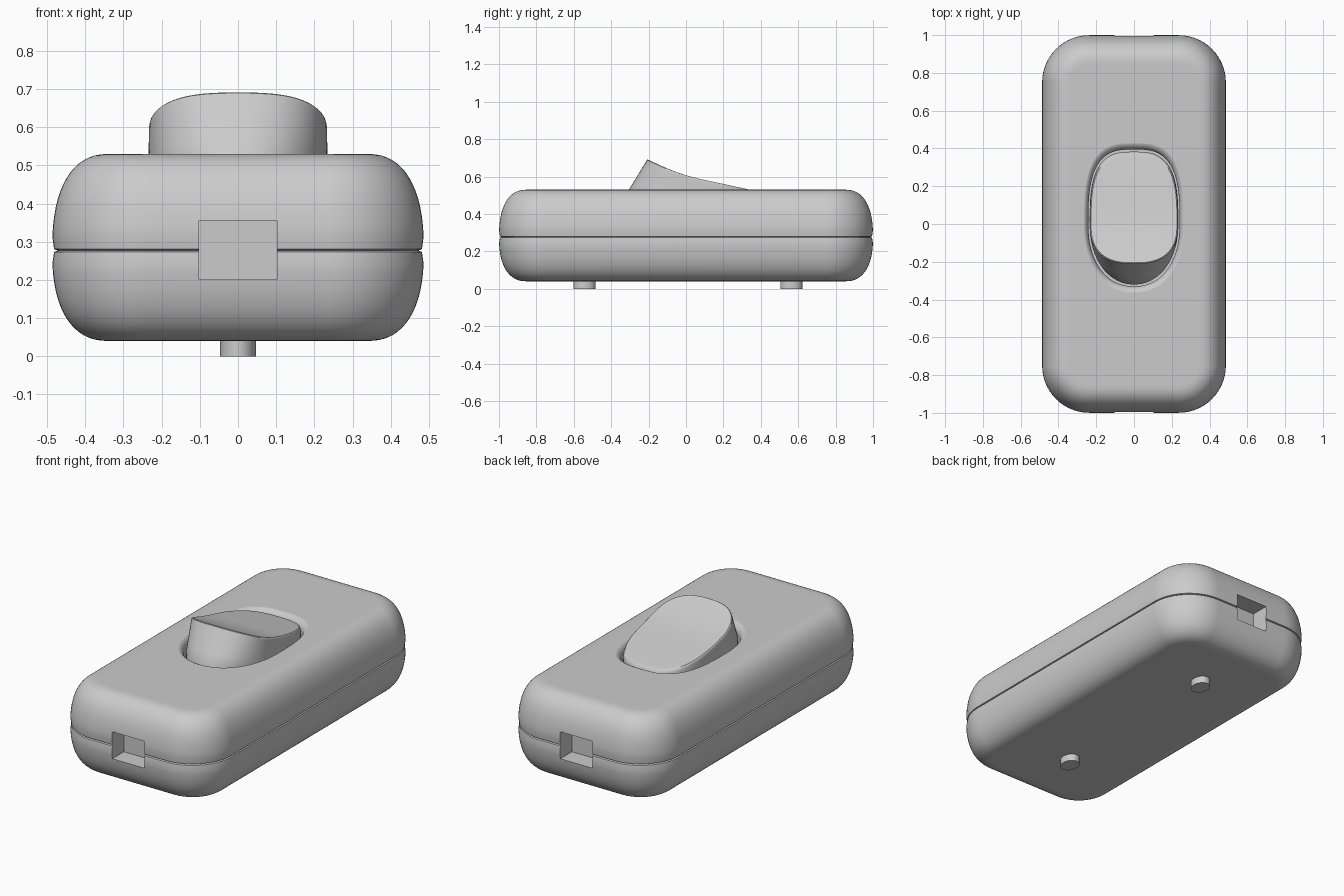
import bpy, bmesh, math

if "Cube" in bpy.data.objects:
    bpy.data.objects.remove(bpy.data.objects["Cube"])

SEAM, BOTTOM, TOP = 0.277, 0.04, 0.53


def loft(name, rings):
    """Solid skinned through closed rings of equal point count."""
    bm = bmesh.new()
    vr = [[bm.verts.new(p) for p in ring] for ring in rings]
    n = len(vr[0])
    for a, b in zip(vr, vr[1:]):
        for i in range(n):
            j = (i + 1) % n
            bm.faces.new((a[i], a[j], b[j], b[i]))
    bm.faces.new(vr[0][::-1])
    bm.faces.new(vr[-1])
    bmesh.ops.recalc_face_normals(bm, faces=bm.faces)
    me = bpy.data.meshes.new(name)
    bm.to_mesh(me)
    bm.free()
    ob = bpy.data.objects.new(name, me)
    bpy.context.collection.objects.link(ob)
    return ob


def activate(ob):
    bpy.ops.object.select_all(action='DESELECT')
    ob.select_set(True)
    bpy.context.view_layer.objects.active = ob


def cut(ob, cutter):
    activate(ob)
    m = ob.modifiers.new("cut", 'BOOLEAN')
    m.operation, m.solver, m.object = 'DIFFERENCE', 'EXACT', cutter
    bpy.ops.object.modifier_apply(modifier=m.name)


def smooth(ob, angle=35):
    activate(ob)
    bpy.ops.object.shade_smooth_by_angle(angle=math.radians(angle))
    m = ob.modifiers.new("normals", 'WEIGHTED_NORMAL')
    m.keep_sharp = True


def body_ring(inset, z, seg=14):
    """Rounded rectangle outline of the case, shrunk by inset."""
    hx, hy, r = 0.487 - inset, 1.0 - inset, 0.25 - inset
    pts = []
    for q, (sx, sy) in enumerate(((1, 1), (-1, 1), (-1, -1), (1, -1))):
        for k in range(seg + 1):
            a = math.pi / 2 * (q + k / seg)
            pts.append((sx * (hx - r) + r * math.cos(a),
                        sy * (hy - r) + r * math.sin(a), z))
    return pts


def shell(name, z_end):
    """Half of the case, from the seam groove to its flat outer face."""
    h = z_end - SEAM
    d = math.copysign(1, h)
    rings = [body_ring(0.014, SEAM), body_ring(0.005, SEAM + 0.004 * d)]
    for k in range(17):
        a = math.pi / 2 * k / 16
        t = max(math.sin(a), 0) ** (2 / 2.4)
        c = max(math.cos(a), 0) ** (2 / 2.4)
        z = SEAM + h * t
        if abs(z - SEAM) > 0.010:
            rings.append(body_ring(0.15 * (1 - c), z))
    return loft(name, rings)


def oval(rx, front, back, n_front, n_back=3.0, cnt=72):
    """Plan outline with different front and back bulges."""
    pts = []
    for k in range(cnt):
        a = 2 * math.pi * k / cnt
        c, s = math.cos(a), math.sin(a)
        n, ry = (n_back, back) if s > 0 else (n_front, front)
        pts.append((math.copysign(abs(c) ** (2 / n), c) * rx,
                    math.copysign(abs(s) ** (2 / n), s) * ry))
    return pts


def at_z(pts, z):
    return [(x, y, z) for x, y in pts]


# Case halves
lower = shell("lower_shell", BOTTOM)
upper = shell("upper_shell", TOP)

# Cable openings in both ends
for s in (-1, 1):
    bpy.ops.mesh.primitive_cube_add(size=1, location=(0, s * 1.0, 0.278))
    box = bpy.context.object
    box.scale = (0.205, 0.22, 0.155)
    bpy.context.view_layer.update()
    cut(lower, box)
    cut(upper, box)
    bpy.data.objects.remove(box)

# Well for the rocker, with a soft rolled rim
rings = [at_z(oval(0.242, 0.33, 0.395, 2.2), 0.42)]
for k in range(9):
    a = math.pi / 2 * k / 8
    f = 0.045 * (1 - math.cos(a))
    rings.append(at_z(oval(0.242 + f * 0.7, 0.33 + f, 0.395 + f, 2.2),
                      0.488 + 0.043 * math.sin(a)))
rings.append(at_z(oval(0.2745, 0.376, 0.441, 2.2), 0.56))
well = loft("well_cutter", rings)
well.hide_render = True
cut(upper, well)
bpy.data.objects.remove(well)

# Rocker top: concave slope falling from the raised front edge
SLOPE = [(-0.32, 0.735), (-0.21, 0.695), (-0.15, 0.665), (-0.05, 0.622),
         (0.05, 0.592), (0.18, 0.565), (0.34, 0.53), (0.42, 0.512)]


def slope(y):
    for (y0, z0), (y1, z1) in zip(SLOPE, SLOPE[1:]):
        if y <= y1:
            return z0 + (z1 - z0) * (y - y0) / (y1 - y0)
    return SLOPE[-1][1]


def soft_slope(y):
    return sum(slope(y + d) for d in (-0.04, -0.02, 0, 0.02, 0.04)) / 5


base = oval(0.235, 0.32, 0.383, 2.1)
crest = oval(0.233, 0.212, 0.38, 2.6)
rings = [at_z(base, 0.43), at_z(base, 0.505)]
for t in (0.33, 0.66):
    rings.append([(bx + (cx - bx) * t, by + (cy - by) * t,
                   0.505 + (soft_slope(cy) - 0.01 - 0.505) * t)
                  for (bx, by), (cx, cy) in zip(base, crest)])
for s, drop in ((1, 0.011), (0.992, 0.004), (0.975, 0), (0.9, 0), (0.8, 0),
                (0.65, 0), (0.5, 0), (0.35, 0), (0.2, 0), (0.05, 0)):
    rings.append([(x * s, 0.06 + (y - 0.06) * s,
                   soft_slope(0.06 + (y - 0.06) * s) - drop) for x, y in crest])
rocker = loft("rocker_button", rings)

# Two small feet under the case
for name, y in (("front_foot", -0.543), ("back_foot", 0.563)):
    bpy.ops.mesh.primitive_cylinder_add(vertices=32, radius=1, depth=1,
                                        location=(0, y, 0.03))
    foot = bpy.context.object
    foot.name = name
    foot.scale = (0.047, 0.059, 0.06)
    smooth(foot)

for ob in (lower, upper, rocker):
    smooth(ob)
